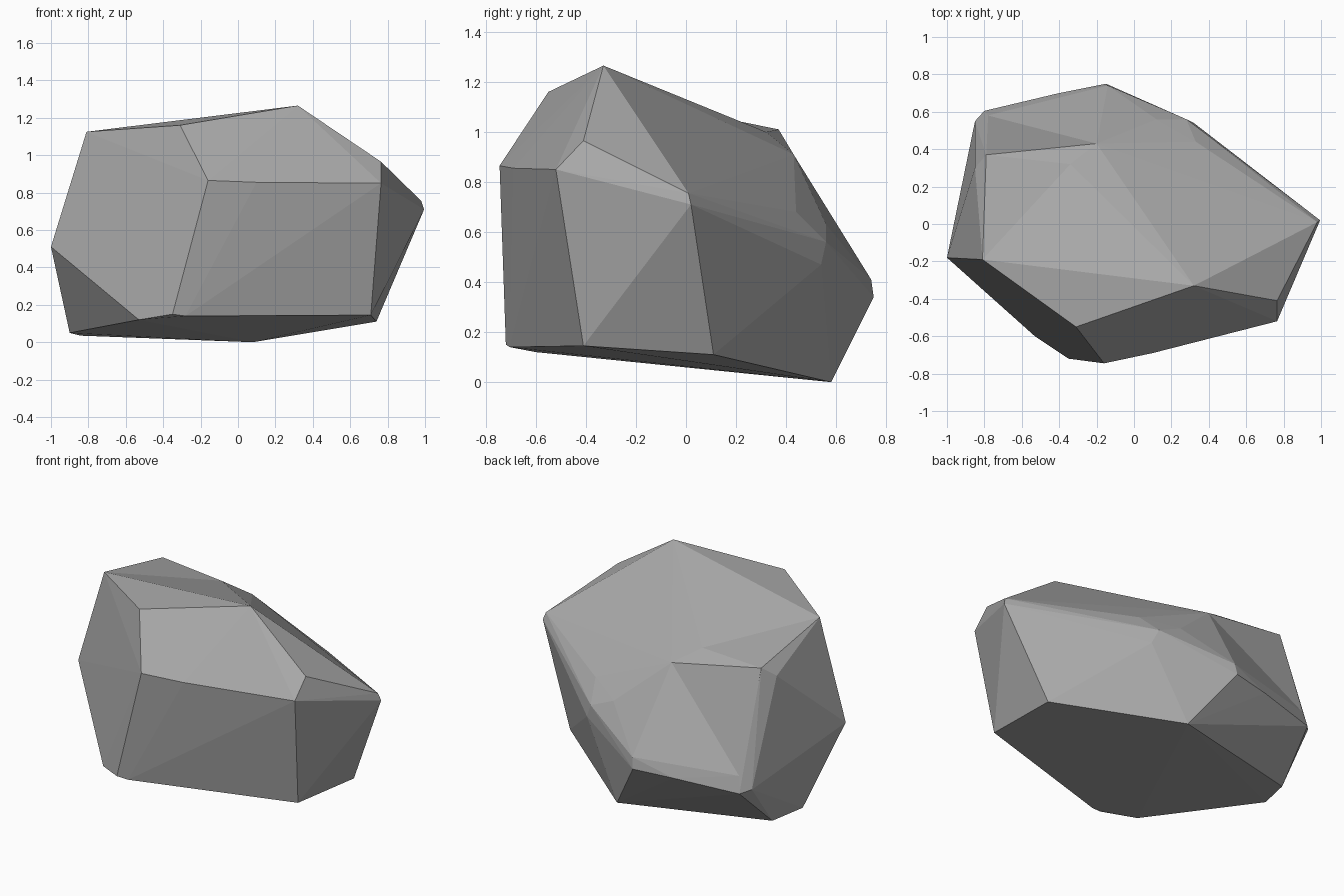
import bpy
import bmesh
from mathutils import Vector

default_cube = bpy.data.objects.get("Cube")
if default_cube:
    bpy.data.objects.remove(default_cube, do_unlink=True)


def make_material(name, color):
    material = bpy.data.materials.new(name)
    material.use_nodes = True
    material.diffuse_color = color
    shader = material.node_tree.nodes["Principled BSDF"]
    shader.inputs["Base Color"].default_value = color
    shader.inputs["Roughness"].default_value = 0.9
    return material


def chiselled_block(name, corners, material):
    """Wrap a convex, flat-faced stone around its outer corners."""
    mesh = bpy.data.meshes.new(name)
    bm = bmesh.new()
    for corner in corners:
        bm.verts.new(Vector(corner))
    hull = bmesh.ops.convex_hull(bm, input=bm.verts[:])
    # Drop corners that ended up inside the stone
    buried = {item for item in hull["geom_interior"] + hull["geom_unused"]
              if isinstance(item, bmesh.types.BMVert)}
    bmesh.ops.delete(bm, geom=list(buried), context="VERTS")
    bmesh.ops.recalc_face_normals(bm, faces=bm.faces[:])
    for face in bm.faces:
        face.smooth = False
    bm.to_mesh(mesh)
    bm.free()
    mesh.materials.append(material)
    block = bpy.data.objects.new(name, mesh)
    bpy.context.collection.objects.link(block)
    return block


stone_grey = make_material("stone grey", (0.4, 0.4, 0.4, 1))

# Left-hand corners shared by both blocks
outer_point = (-1, -.18, .51)
crown_edge = (-.81, -.19, 1.125)
foot_corners = [(-.9, .11, .05), (-.84, .33, .035)]
rear_corners = [(-.8, .605, .3), (-.85, .55, .32), (-.78, .58, .4)]
saddle = [(-.34, .32, 1), (-.2, .43, .91)]
shared = [outer_point, crown_edge, *foot_corners, *rear_corners, *saddle]

# Crown ridge and the upper edge of the front face
crown = [(-.31, -.55, 1.16), (.32, -.33, 1.265)]
brow = [(-.16, -.745, .865), (.1, -.69, .855),
        (.765, -.52, .85), (.765, -.41, .965)]

# Pointed side, its lower edge and the front foot
side_point = [(.995, .02, .71), (.98, .01, .755)]
front_foot = [(-.35, -.72, .15), (-.28, -.705, .14), (-.53, -.6, .12),
              (.71, -.41, .145), (.74, .11, .11)]

# Sloping back and the lowest keel corner
back = [(-.15, .75, .34), (-.14, .74, .41), (-.4, .7, .33),
        (.32, .54, .47), (.28, .56, .56), (.12, .56, .63), (.33, .44, .68)]
keel = [(.08, .58, 0)]

chiselled_block("main_stone",
                shared + crown + brow + side_point + front_foot + back + keel,
                stone_grey)

# Raised shoulder that leaves a shallow saddle across the top
shoulder_peak = [(-.79, .37, 1.01), (-.85, .3, .95)]
chiselled_block("shoulder_stone", shared + shoulder_peak, stone_grey)
